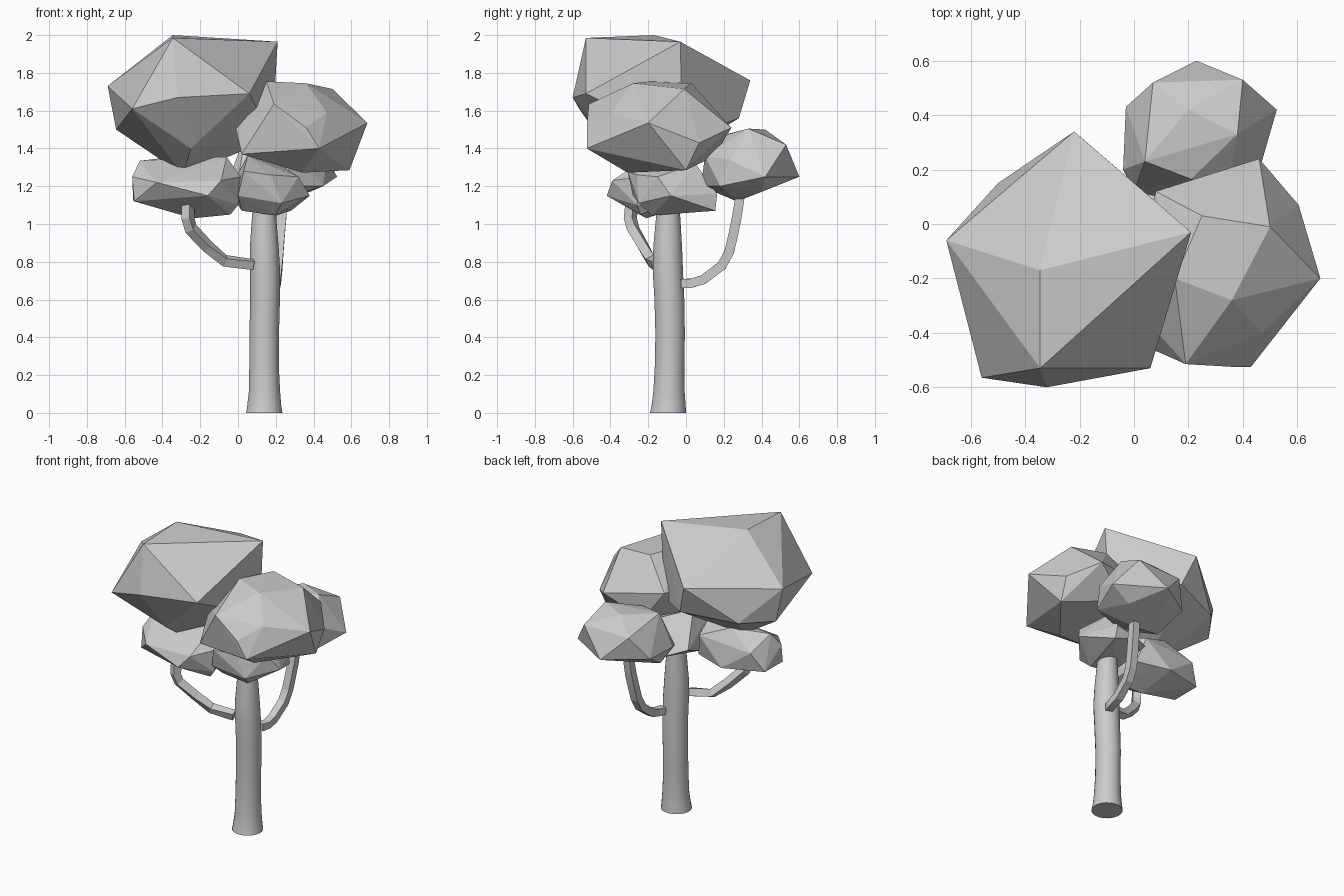
import bpy, bmesh, math
from mathutils import Vector


def finish(name, bm):
    bmesh.ops.recalc_face_normals(bm, faces=bm.faces)
    mesh = bpy.data.meshes.new(name)
    bm.to_mesh(mesh)
    bm.free()
    ob = bpy.data.objects.new(name, mesh)
    bpy.context.collection.objects.link(ob)
    return ob


def clump(name, points):
    """Faceted foliage: convex hull round a few corner points."""
    bm = bmesh.new()
    for p in points:
        bm.verts.new(p)
    res = bmesh.ops.convex_hull(bm, input=bm.verts)
    junk = {g for g in res["geom_interior"] + res["geom_unused"]
            if isinstance(g, bmesh.types.BMVert)}
    bmesh.ops.delete(bm, geom=list(junk), context='VERTS')
    return finish(name, bm)


def tube(name, path, sides, side_hint, flat_rings=False):
    """Rings of given radius swept along (x, y, z, r) points."""
    bm = bmesh.new()
    pts = [Vector(p[:3]) for p in path]
    rings = []
    for i, p in enumerate(pts):
        d = pts[min(i + 1, len(pts) - 1)] - pts[max(i - 1, 0)]
        d = Vector((0, 0, 1)) if flat_rings else d.normalized()
        u = d.cross(Vector(side_hint)).normalized()
        v = d.cross(u)
        rings.append([bm.verts.new(p + path[i][3] * (u * math.cos(a) + v * math.sin(a)))
                      for a in (2 * math.pi * (k + 0.5) / sides for k in range(sides))])
    for a, b in zip(rings, rings[1:]):
        for k in range(sides):
            j = (k + 1) % sides
            bm.faces.new((a[k], a[j], b[j], b[k]))
    bm.faces.new(rings[0])
    bm.faces.new(rings[-1])
    return finish(name, bm)


# Trunk, smooth with a slight flare at the foot
trunk = tube("trunk", [
    (0.139, -0.095, 0.0, 0.097), (0.139, -0.092, 0.04, 0.091),
    (0.140, -0.090, 0.11, 0.084), (0.138, -0.087, 0.25, 0.079),
    (0.139, -0.084, 0.42, 0.079), (0.143, -0.088, 0.60, 0.080),
    (0.143, -0.096, 0.75, 0.081), (0.139, -0.097, 0.88, 0.077),
    (0.138, -0.094, 1.06, 0.063), (0.138, -0.093, 1.18, 0.055)],
    20, (1, 0, 0), True)
bpy.context.view_layer.objects.active = trunk
trunk.select_set(True)
bpy.ops.object.shade_smooth_by_angle(angle=math.radians(40))

# Branches, square in section
tube("left_branch", [
    (0.08, -0.155, 0.785, 0.034), (-0.07, -0.185, 0.805, 0.034),
    (-0.16, -0.225, 0.88, 0.035), (-0.25, -0.28, 0.975, 0.036),
    (-0.265, -0.295, 1.03, 0.036), (-0.265, -0.285, 1.12, 0.036)], 4, (0.5, 0.85, 0.1))
tube("back_branch", [
    (0.185, -0.02, 0.685, 0.034), (0.20, 0.03, 0.687, 0.034),
    (0.203, 0.09, 0.705, 0.035), (0.21, 0.19, 0.78, 0.036),
    (0.215, 0.228, 0.85, 0.036), (0.223, 0.252, 0.95, 0.036),
    (0.23, 0.268, 1.03, 0.036), (0.237, 0.29, 1.17, 0.034)], 4, (1, 0, 0))

# Foliage clumps
clump("large_top_foliage", [
    (-0.345, -0.53, 1.985), (-0.345, -0.17, 2.0), (0.21, -0.03, 1.965),
    (-0.22, 0.34, 1.76), (-0.69, -0.06, 1.73), (-0.56, -0.565, 1.61),
    (-0.32, -0.60, 1.67), (0.06, -0.53, 1.69), (-0.645, -0.05, 1.50),
    (-0.50, 0.15, 1.52), (-0.15, 0.28, 1.56), (0.18, -0.02, 1.45),
    (-0.25, -0.42, 1.40), (-0.29, -0.21, 1.26)])
clump("right_foliage", [
    (0.685, -0.20, 1.535), (0.43, -0.525, 1.40), (0.19, -0.515, 1.635),
    (0.36, -0.28, 1.745), (0.50, -0.01, 1.715), (0.59, 0.0, 1.285),
    (0.605, 0.07, 1.43), (0.25, 0.03, 1.745), (0.15, -0.20, 1.755),
    (0.46, 0.24, 1.51), (0.02, -0.44, 1.37), (-0.02, -0.28, 1.54),
    (0.08, 0.12, 1.56), (0.34, -0.31, 1.272), (0.22, 0.15, 1.36),
    (0.03, -0.10, 1.38), (0.36, -0.525, 1.51), (0.47, -0.40, 1.59)])
clump("back_foliage", [
    (0.23, 0.60, 1.25), (0.40, 0.53, 1.42), (0.07, 0.52, 1.41),
    (0.525, 0.42, 1.25), (-0.03, 0.43, 1.26), (0.38, 0.33, 1.505),
    (0.20, 0.42, 1.50), (0.21, 0.165, 1.46), (0.04, 0.23, 1.48),
    (-0.04, 0.20, 1.26), (0.47, 0.23, 1.34), (0.34, 0.10, 1.36),
    (0.18, 0.08, 1.20), (0.0, 0.12, 1.23), (0.02, 0.25, 1.15),
    (0.22, 0.27, 1.12), (0.38, 0.40, 1.17), (0.45, 0.18, 1.20)])
clump("lower_left_foliage", [
    (-0.56, -0.23, 1.25), (-0.555, -0.06, 1.125), (-0.52, -0.17, 1.335),
    (-0.43, -0.38, 1.22), (-0.55, -0.26, 1.12), (-0.09, -0.39, 1.23),
    (-0.06, -0.20, 1.355), (0.015, -0.24, 1.25), (0.0, -0.26, 1.10),
    (-0.04, -0.24, 1.05), (-0.24, -0.21, 1.03), (-0.16, -0.42, 1.15),
    (-0.28, 0.02, 1.11), (-0.10, 0.0, 1.28), (-0.30, -0.06, 1.36),
    (-0.48, -0.01, 1.25), (-0.06, -0.05, 1.12)])
clump("centre_foliage", [
    (0.17, -0.26, 1.26), (0.03, -0.31, 1.28), (0.0, -0.28, 1.15),
    (0.38, -0.08, 1.15), (0.32, -0.15, 1.25), (0.23, -0.25, 1.11),
    (0.02, -0.19, 1.07), (0.28, 0.155, 1.07), (0.10, 0.16, 1.13),
    (0.20, -0.18, 1.045), (0.05, -0.15, 1.36), (0.22, 0.05, 1.32),
    (0.27, 0.165, 1.16), (-0.05, 0.05, 1.18)])
